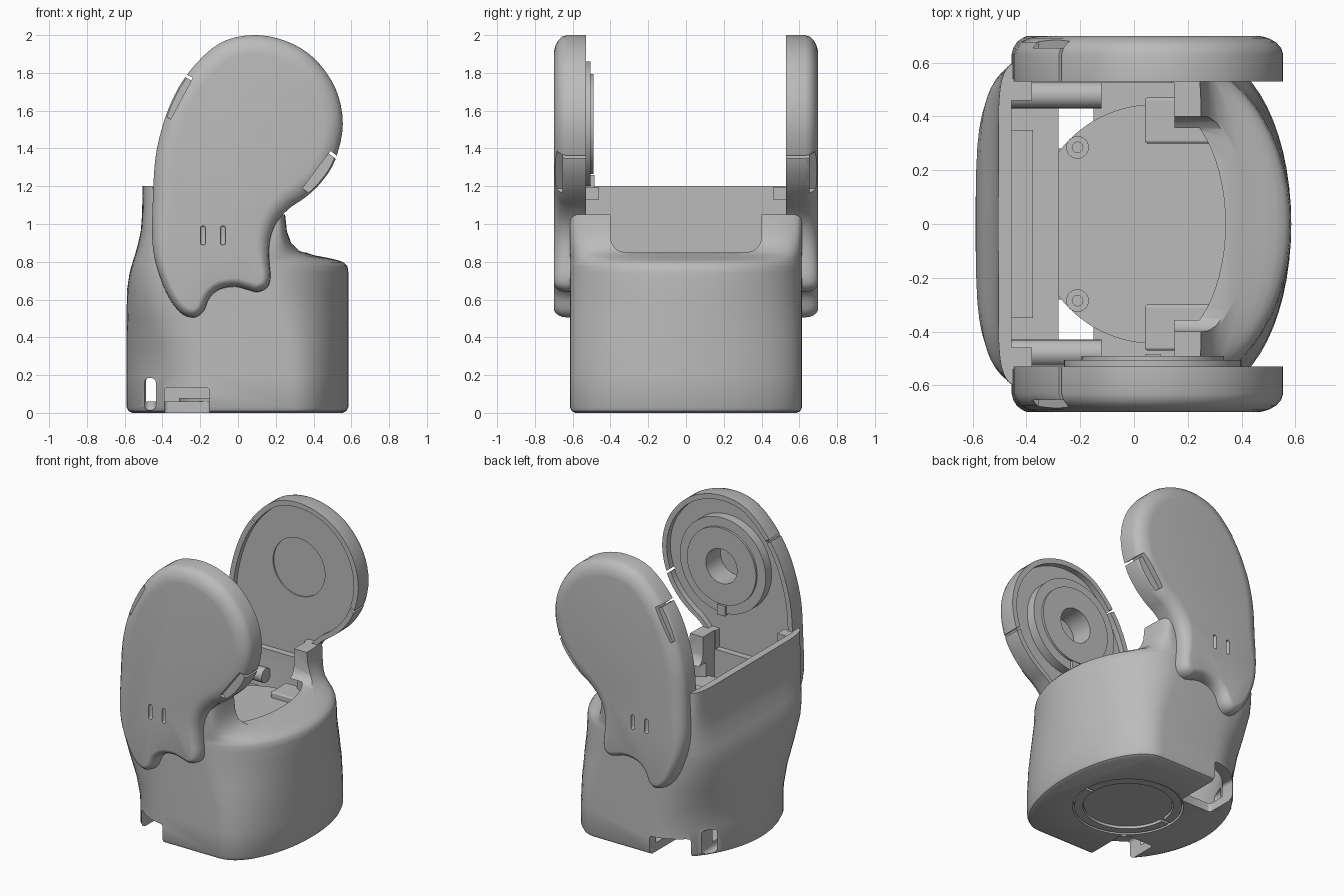
import bpy, bmesh, math
from mathutils import Vector, Matrix

cube = bpy.data.objects.get("Cube")
if cube:
    bpy.data.objects.remove(cube, do_unlink=True)

grey = bpy.data.materials.new("plain grey")
grey.use_nodes = True
COLOUR = (.5, .5, .5, 1)
grey.diffuse_color = COLOUR
grey.node_tree.nodes["Principled BSDF"].inputs["Base Color"].default_value = COLOUR


def finish(name, bm):
    bmesh.ops.recalc_face_normals(bm, faces=bm.faces[:])
    mesh = bpy.data.meshes.new(name)
    bm.to_mesh(mesh)
    bm.free()
    mesh.materials.append(grey)
    obj = bpy.data.objects.new(name, mesh)
    bpy.context.collection.objects.link(obj)
    return obj


def activate(obj):
    bpy.ops.object.select_all(action='DESELECT')
    obj.select_set(True)
    bpy.context.view_layer.objects.active = obj


def smooth(obj, angle=32):
    activate(obj)
    bpy.ops.object.shade_smooth_by_angle(angle=math.radians(angle))


def cut(obj, *cutters):
    for c in cutters:
        activate(obj)
        mod = obj.modifiers.new("cut", 'BOOLEAN')
        mod.operation, mod.solver, mod.object = 'DIFFERENCE', 'EXACT', c
        bpy.ops.object.modifier_apply(modifier=mod.name)
        bpy.data.objects.remove(c, do_unlink=True)


def loft(name, rings):
    bm = bmesh.new()
    loops = [[bm.verts.new(p) for p in r] for r in rings]
    n = len(loops[0])
    for a, b in zip(loops, loops[1:]):
        for i in range(n):
            j = (i + 1) % n
            bm.faces.new((a[i], a[j], b[j], b[i]))
    bm.faces.new(loops[0])
    bm.faces.new(loops[-1])
    return finish(name, bm)


def box(name, x, y, z, bevel=0, turn=0):
    bm = bmesh.new()
    bmesh.ops.create_cube(bm, size=1)
    size = [hi - lo for lo, hi in (x, y, z)]
    mid = Vector([(hi + lo) / 2 for lo, hi in (x, y, z)])
    bm.transform(Matrix.Translation(mid) @ Matrix.Rotation(turn, 4, 'Y')
                 @ Matrix.Diagonal((*size, 1)))
    if bevel:
        bmesh.ops.bevel(bm, geom=bm.edges[:], offset=bevel, segments=4,
                        affect='EDGES', profile=.5)
    return finish(name, bm)


def cylinder(name, radius, start, end, sides=64):
    a, b = Vector(start), Vector(end)
    bm = bmesh.new()
    bmesh.ops.create_cone(bm, cap_ends=True, segments=sides, radius1=radius,
                          radius2=radius, depth=(b - a).length)
    turn = Vector((0, 0, 1)).rotation_difference(b - a).to_matrix().to_4x4()
    bm.transform(Matrix.Translation((a + b) / 2) @ turn)
    return finish(name, bm)


def span(s, a, b):
    return tuple(sorted((s * a, s * b)))


def plan(z, left, rear, corner, right, front=2, half=.615, inset=0):
    # Horizontal section: two half superellipses joined by straight sides
    pts, steps = [], 28
    half, left, right = half - inset, left + inset, right - inset
    for start, tip, power, way in ((corner, right, front, 1), (-.15, left, rear, -1)):
        for i in range(steps + 1):
            t = math.pi * (i / steps - .5)
            c, s = abs(math.cos(t)) ** (2 / power), abs(math.sin(t)) ** (2 / power)
            pts.append((start + (tip - start) * c, way * math.copysign(half * s, t), z))
    return pts


# Body: height, rear x, rear squareness, side seam x, front x, front squareness
SECTIONS = [
    (.03, -.59, 1.9, .28, .585), (.2, -.59, 1.9, .28, .585),
    (.35, -.59, 2.2, .26, .585), (.5, -.59, 2.9, .21, .585),
    (.65, -.588, 4, .15, .585), (.74, -.574, 4.8, .14, .585),
    (.775, -.565, 5.2, .13, .58), (.795, -.559, 5.4, .13, .562),
    (.808, -.555, 5.6, .13, .53), (.82, -.551, 5.8, .13, .48, 2.2),
    (.835, -.546, 6, .13, .4, 2.6), (.86, -.539, 6.4, .13, .33, 3.5),
    (.9, -.528, 7, .13, .285, 5), (.96, -.515, 8, .13, .26, 7),
    (1.05, -.508, 9, .13, .25, 8), (1.2, -.505, 9, .13, .25, 8)]
base = SECTIONS[0][1:]
body = loft("body_shell",
            [plan(0, *base, inset=.03), plan(.01, *base, inset=.01)]
            + [plan(*s) for s in SECTIONS])
low = [plan(*s, inset=.07) for s in SECTIONS[1:5]]
low.insert(0, plan(.06, *base, inset=.07))
cut(body, loft("low_cavity", low),
    loft("deck_well", [plan(z, -.45, 9, .1, .34, half=.445) for z in (.6, .86)]),
    box("rear_cavity", (-.455, .15), (-.525, .525), (.61, 1.4)),
    box("front_dip", (-.3, 1), (-.4, .4), (.85, 1.4), bevel=.08),
    box("side_trim", (-.45, .14), (-1, 1), (.92, 1.4)),
    box("top_trim", (-.4, 1), (-1, 1), (1.05, 1.5)),
    cylinder("base_hole", .35, (.05, 0, -.1), (.05, 0, .2)))
for s in (-1, 1):
    cut(body, box("base_notch", (-.39, -.15), span(s, .28, 1), (-.1, .135), bevel=.02),
        box("cable_slot", (-.495, -.435), span(s, .2, 1), (.015, .185), bevel=.025))
smooth(body, 36)
box("notch_backing", (-.4, -.14), (-.02, .02), (.02, .2))

# Round base: fixed ring and recessed turntable
ring = cylinder("base_ring", .34, (.05, 0, .005), (.05, 0, .06))
cut(ring, cylinder("ring_hole", .285, (.05, 0, -.1), (.05, 0, .2)))
for s in (-1, 1):
    x = .05 + s * .31
    cut(ring, box("ring_slit", (x - .05, x + .05), (-.01, .01), (-.1, .2)))
smooth(ring)
smooth(cylinder("base_turntable", .28, (.05, 0, .02), (.05, 0, .07)))
smooth(cylinder("base_bridge", .36, (.05, 0, .06), (.05, 0, .08)))

# Deck inside the body
DECK = .72
smooth(cylinder("deck_disc", .445, (.075, 0, DECK - .06), (.075, 0, DECK), 96))
box("rear_shelf", (-.47, -.28), (-.43, .43), (DECK - .08, DECK + .01))
box("rear_ledge", (-.48, -.375), (-.35, .35), (DECK - .02, DECK + .03))

for s, side in ((-1, "front"), (1, "back")):
    box(side + "_deck_block", (.04, .29), span(s, .3, .47),
        (DECK - .04, DECK + .04), bevel=.01)
    box(side + "_wall_tab", (-.49, -.38), span(s, .46, .54), (1.13, 1.195))
    smooth(cylinder(side + "_rod", .05, (-.46, s * .48, DECK + .04),
                    (-.12, s * .48, DECK + .04), 24))
    x, y = -.21, s * .285
    screw = cylinder(side + "_screw", .042, (x, y, DECK - .02), (x, y, DECK + .015), 24)
    cut(screw, cylinder("socket", .02, (x, y, DECK), (x, y, 1), 12))
    smooth(screw)

# Side arm outline (x, z)
OUTLINE = [
    (-.24, .505), (-.185, .535), (-.15, .61), (-.095, .655), (-.015, .668),
    (.05, .652), (.105, .64), (.155, .665), (.172, .72), (.165, .82), (.17, .92),
    (.205, 1.01), (.275, 1.085), (.355, 1.14), (.44, 1.22), (.515, 1.34),
    (.555, 1.53), (.515, 1.72), (.4, 1.88), (.25, 1.97), (.075, 2), (-.1, 1.955),
    (-.255, 1.81), (-.36, 1.63), (-.43, 1.395), (-.45, 1.15), (-.45, .865),
    (-.39, .66), (-.315, .54)]


def spline(pts, steps=4):
    out, n = [], len(pts)
    for i in range(n):
        a, b, c, d = (Vector(pts[(i + k) % n]) for k in (-1, 0, 1, 2))
        for k in range(steps):
            t = k / steps
            out.append(b + (c - a) * t / 2 + (a - b * 2.5 + c * 2 - d / 2) * t * t
                       + (b * 3 - a - c * 3 + d) * t ** 3 / 2)
    return out


EDGE = spline(OUTLINE)


def arm_ring(y, inset):
    ring = []
    for i, p in enumerate(EDGE):
        t = (EDGE[(i + 1) % len(EDGE)] - EDGE[i - 1]).normalized()
        f = inset * min(1, max(.45, .45 + (p.y - .75) * 1.4))
        ring.append((p.x - t.y * f, y, p.y + t.x * f))
    return ring


# Shell from recessed inner face, over the rim, to the rounded outer face
PROFILE = [(.57, .035), (.53, .035), (.53, 0), (.63, 0), (.655, .008),
           (.676, .027), (.691, .055), (.698, .08), (.7, .1)]
HUB = (.07, 1.53)


def hub_disc(name, radius, y0, y1):
    return cylinder(name, radius, (HUB[0], y0, HUB[1]), (HUB[0], y1, HUB[1]))


for s, side in ((-1, "front"), (1, "back")):
    arm = loft(side + "_arm", [arm_ring(s * y, d) for y, d in PROFILE])
    # Sunken edge clips with a narrow gap at the upper end
    for x, z, turn in ((-.335, 1.68, 28), (.445, 1.26, 37)):
        angle = math.radians(turn)
        cut(arm, box("clip_recess", (x - .04, x + .04), span(s, .655, .8),
                     (z - .12, z + .12), turn=angle))
        gx, gz = x + .12 * math.sin(angle), z + .12 * math.cos(angle)
        cut(arm, box("clip_gap", (gx - .04, gx + .04), span(s, .5, .8),
                     (gz - .008, gz + .008), turn=angle))
    for x in (-.185, -.08):
        cut(arm, box("vent_slot", (x - .013, x + .013), span(s, .68, .8),
                     (.89, .99), bevel=.01))
    if s < 0:
        # Stepped bearing hub on the inner face of the front arm
        hub = hub_disc("bearing_hub", .33, -.6, -.505)
        step = hub_disc("bearing_step", .265, -.6, -.49)
        for part in (arm, hub, step):
            cut(part, hub_disc("hub_bore", .12, -.65, -.4))
        smooth(hub)
        smooth(step)
        box("hub_stop", (.04, .1), (-.55, -.485), (1.19, 1.26))
    else:
        cut(arm, hub_disc("hub_mark", .2, .5, .58))
    smooth(arm)
